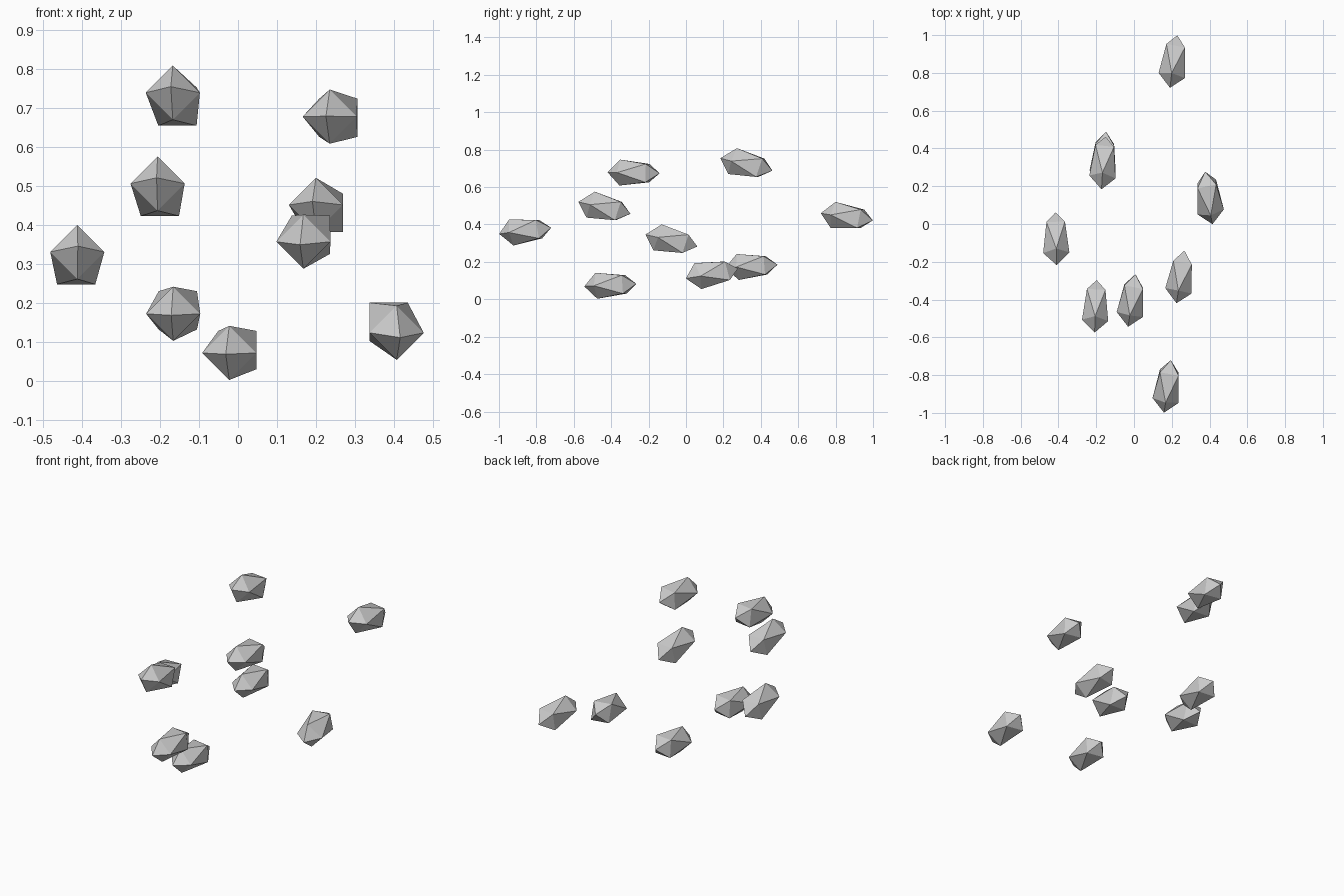
import bpy, bmesh, math

if "Cube" in bpy.data.objects:
    bpy.data.objects.remove(bpy.data.objects["Cube"])

grey = bpy.data.materials.new("stone_grey")
grey.diffuse_color = (0.6, 0.6, 0.6, 1)
grey.use_nodes = True
grey.node_tree.nodes["Principled BSDF"].inputs["Base Color"].default_value = grey.diffuse_color

RING, TIP, RING_Y = 0.0693, 0.139, 0.074   # ring radius, tip and ring distance along y


def stone(name, centre, lean_x, lean_z):
    """Faceted pebble: two tips and two four-point rings twisted by 45 degrees."""
    bm = bmesh.new()

    def add(x, y, z):
        # lean the long axis, and swing the rings with it
        return bm.verts.new((centre[0] + x + lean_x * y,
                             centre[1] + y - 1.4 * (lean_x * x + lean_z * z),
                             centre[2] + z + lean_z * y))

    def ring(y, turn):
        return [add(RING * math.cos(a), y, RING * math.sin(a))
                for a in (math.pi / 2 * i + turn for i in range(4))]

    front_tip, back_tip = add(0, -TIP, 0), add(0, TIP, 0)
    front, back = ring(-RING_Y, 0), ring(RING_Y, math.pi / 4)
    for i in range(4):
        j = (i + 1) % 4
        bm.faces.new((front_tip, front[i], front[j]))
        bm.faces.new((front[i], back[i], front[j]))
        bm.faces.new((front[j], back[i], back[j]))
        bm.faces.new((back_tip, back[j], back[i]))
    bmesh.ops.recalc_face_normals(bm, faces=bm.faces)
    mesh = bpy.data.meshes.new(name)
    bm.to_mesh(mesh)
    bm.free()
    mesh.materials.append(grey)
    bpy.context.collection.objects.link(bpy.data.objects.new(name, mesh))


# centre of each pebble, then its sideways and upward lean
stones = [
    ((-0.161, 0.323, 0.721), 0.08, -0.24),
    ((0.246, -0.28, 0.676), 0.15, -0.02),
    ((-0.203, -0.436, 0.489), 0.04, -0.23),
    ((0.210, 0.86, 0.441), 0.14, -0.14),
    ((0.177, -0.86, 0.366), 0.13, 0.12),
    ((-0.413, -0.078, 0.314), -0.02, -0.23),
    ((-0.160, 0.350, 0.177), 0.08, 0.06),
    ((-0.012, -0.405, 0.076), 0.14, 0.05),
    ((0.396, 0.138, 0.138), -0.14, 0.19),
]
for n, (c, lx, lz) in enumerate(stones, 1):
    stone(f"floating_stone_{n}", c, lx, lz)
